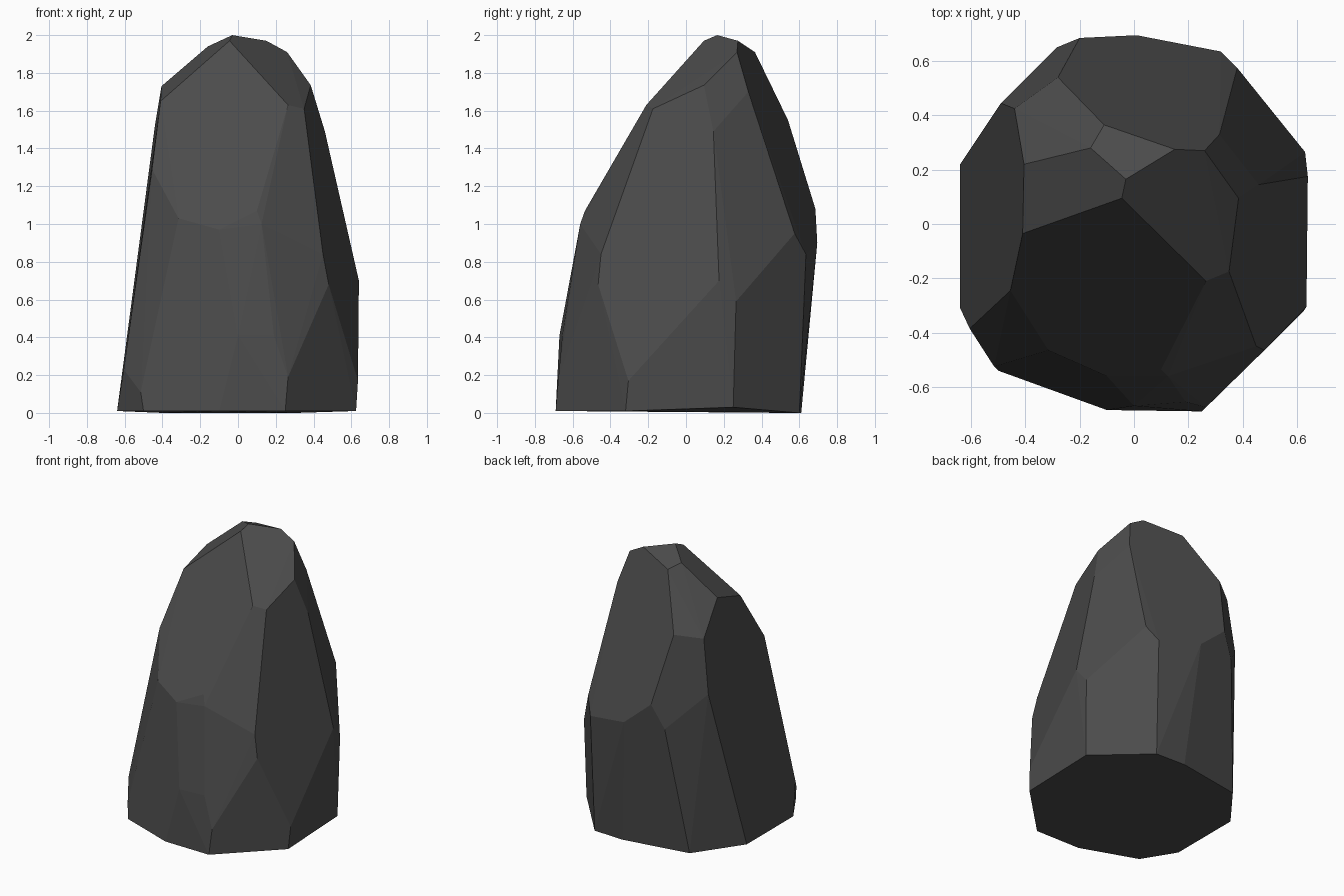
import bpy
import bmesh
from math import radians

# Remove the default cube only
default_cube = bpy.data.objects.get("Cube")
if default_cube:
    bpy.data.objects.remove(default_cube, do_unlink=True)


def make_material(name, colour):
    """Create one flat, rough material."""
    material = bpy.data.materials.new(name)
    material.use_nodes = True
    material.diffuse_color = colour
    shader = material.node_tree.nodes["Principled BSDF"]
    shader.inputs["Base Color"].default_value = colour
    shader.inputs["Roughness"].default_value = 1
    return material


def make_faceted_stone(name, corner_groups, material, flatness):
    """Wrap the corners in a convex skin and merge nearly flat triangles."""
    mesh = bpy.data.meshes.new(name)
    stone = bpy.data.objects.new(name, mesh)
    bpy.context.collection.objects.link(stone)

    bm = bmesh.new()
    for group in corner_groups:
        for corner in group:
            bm.verts.new(corner)
    hull = bmesh.ops.convex_hull(bm, input=bm.verts[:])
    unused = {v for v in hull["geom_interior"] if isinstance(v, bmesh.types.BMVert)}
    bmesh.ops.delete(bm, geom=list(unused), context="VERTS")
    bmesh.ops.dissolve_limit(
        bm, angle_limit=flatness, verts=bm.verts[:], edges=bm.edges[:]
    )
    bmesh.ops.recalc_face_normals(bm, faces=bm.faces[:])
    for face in bm.faces:
        face.smooth = False
    bm.to_mesh(mesh)
    bm.free()
    mesh.materials.append(material)
    return stone


# Small slanted cap at the peak
peak = [
    (-.16, .28, 1.94), (-.11, .365, 1.91), (.15, .275, 1.97),
    (-.03, .165, 2), (-.045, .095, 1.97), (.26, .27, 1.91),
]

# Shoulders below the peak
shoulders = [
    (-.405, .22, 1.73), (-.41, -.035, 1.65), (.265, -.21, 1.63),
    (.35, -.175, 1.61), (.385, .095, 1.735), (.46, .145, 1.49),
    (.315, .33, 1.7), (-.28, .54, 1.55), (-.44, .425, 1.52),
]

# Front corners, where the long slope meets the lower flank
front_flank = [
    (-.455, -.245, 1.29), (-.315, -.465, 1.03), (-.1, -.56, .97),
    (.1, -.535, 1.07), (.125, -.56, 1), (.45, -.45, .84),
    (.48, -.465, .68), (0, -.67, .41), (.19, -.655, .41),
]

# Back corners at the widest part
back_flank = [
    (.64, .175, .7), (.63, .265, .59), (.38, .575, .95), (.32, .635, .84),
    (.01, .695, .9), (-.2, .685, 1.08), (-.285, .65, .91), (-.49, .445, 1.14),
]

# Chipped corners and outline of the flat base
base = [
    (.265, -.675, .19), (.635, -.305, .17), (.34, .58, .18),
    (-.605, -.385, .23), (-.515, -.525, .11),
    (.25, -.69, .01), (.625, -.32, .01), (.62, .25, .03), (.31, .6, 0),
    (.08, .61, 0), (-.4, .53, 0), (-.64, .22, .01), (-.64, -.31, .01),
    (-.5, -.54, .01), (-.1, -.685, .01),
]

charcoal = make_material("charcoal stone", (.07, .07, .07, 1))
make_faceted_stone(
    "standing_rock",
    [peak, shoulders, front_flank, back_flank, base],
    charcoal,
    radians(3),
)
